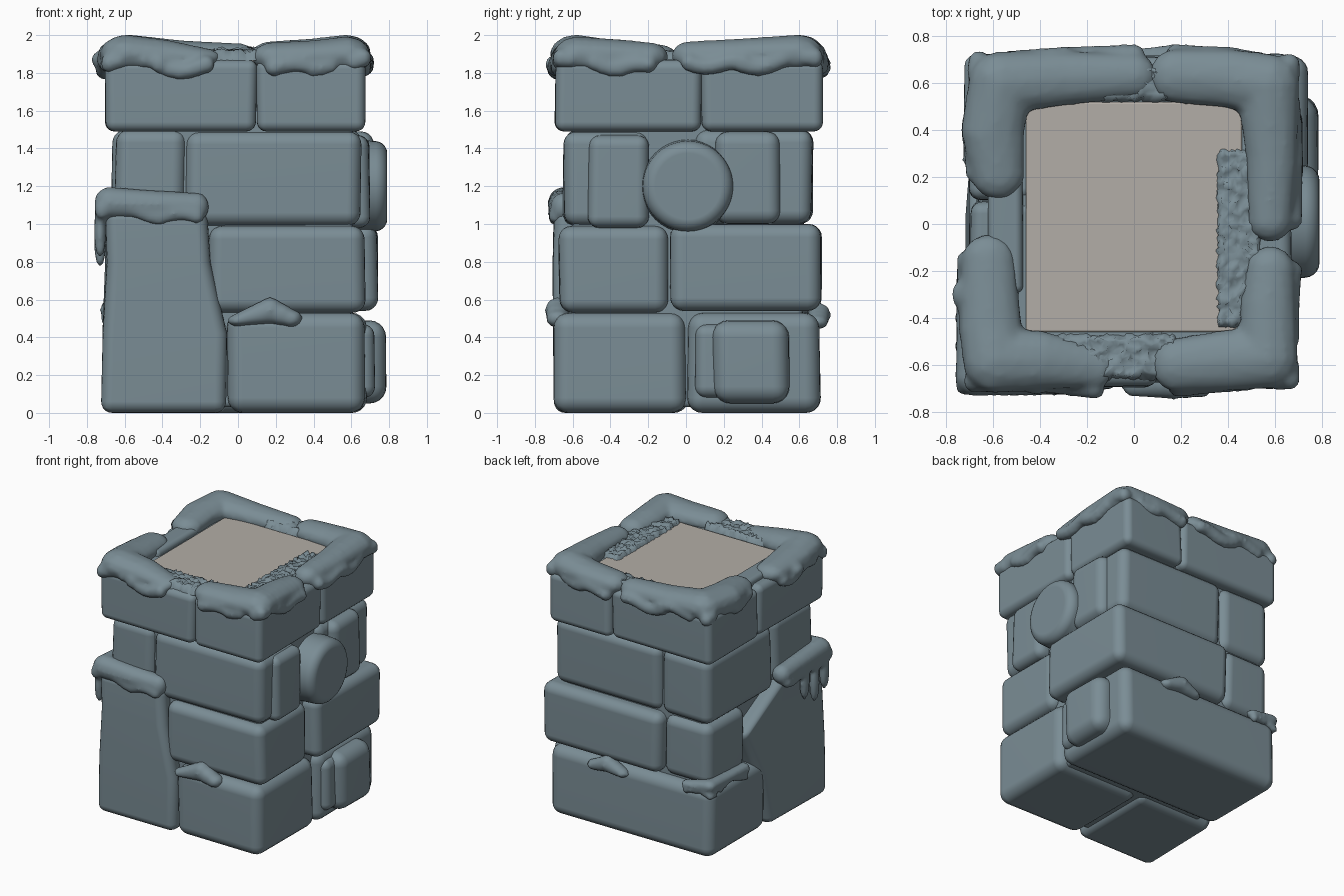
import bpy, bmesh, math, random
from mathutils import Matrix, Vector

random.seed(4)


def material(name, rgb):
    m = bpy.data.materials.new(name)
    m.diffuse_color = (*rgb, 1)
    return m


SLATE = material("slate_blue", (0.195, 0.265, 0.30))
BEIGE = material("pale_beige", (0.45, 0.42, 0.385))


def finish(name, bm, mat=SLATE):
    bmesh.ops.recalc_face_normals(bm, faces=bm.faces)
    me = bpy.data.meshes.new(name)
    bm.to_mesh(me)
    bm.free()
    for p in me.polygons:
        p.use_smooth = True
    me.materials.append(mat)
    ob = bpy.data.objects.new(name, me)
    bpy.context.collection.objects.link(ob)
    return ob


def bevel(ob, r, seg=5):
    b = ob.modifiers.new("round", 'BEVEL')
    b.width, b.segments, b.limit_method = r, seg, 'ANGLE'
    ob.modifiers.new("normals", 'WEIGHTED_NORMAL')
    return ob


def loft(name, levels, r=0.07, mat=SLATE, jit=0.008):
    """Rounded stone through rectangles (z, x0, x1, y0, y1)."""
    bm = bmesh.new()
    rings = []
    for z, x0, x1, y0, y1 in levels:
        rings.append([bm.verts.new((x + random.uniform(-jit, jit), y + random.uniform(-jit, jit), z))
                      for x, y in ((x0, y0), (x1, y0), (x1, y1), (x0, y1))])
    for a, b in zip(rings, rings[1:]):
        for i in range(4):
            j = (i + 1) % 4
            bm.faces.new((a[i], a[j], b[j], b[i]))
    bm.faces.new(rings[0])
    bm.faces.new(rings[-1])
    return bevel(finish(name, bm, mat), r)


def stone(name, x0, x1, y0, y1, z0, z1, r=0.07):
    return loft(name, [(z0, x0, x1, y0, y1), (z1, x0, x1, y0, y1)], r)


def snow(name, path, drip=0.05, out=0.09, extras=()):
    """Soft cap along a path of (x, y, z, radius, half_height), with a wavy overhang."""
    bm = bmesh.new()

    def ball(x, y, z, rx, ry, rz):
        bmesh.ops.create_icosphere(bm, subdivisions=2, radius=1, matrix=Matrix.Translation((x, y, z))
                                   @ Matrix.Diagonal((rx, ry, rz, 1)))
    ph = random.uniform(0, 6)
    k = 0
    for a, b in zip(path, path[1:]):
        a, b = Vector(a), Vector(b)
        n = max(2, int((b - a).length / 0.04))
        for i in range(n + 1):
            x, y, z, r, h = a.lerp(b, i / n)
            ball(x, y, z, r, r, h)
            k += 1
            if drip:
                big = max(abs(x), abs(y)) - 0.06
                dx = math.copysign(out, x) if abs(x) > big else 0
                dy = math.copysign(out, y) if abs(y) > big else 0
                w = math.sin(k * 0.75 + ph) + 0.6 * math.sin(k * 0.4)
                ball(x + dx, y + dy, z - 0.045 - 0.02 * w, drip, drip, drip)
    for e in extras:
        ball(*e)
    ob = finish(name, bm)
    m = ob.modifiers.new("merge", 'REMESH')
    m.mode, m.voxel_size, m.use_smooth_shade = 'VOXEL', 0.017, True
    s = ob.modifiers.new("soften", 'SMOOTH')
    s.factor, s.iterations = 0.5, 5
    return ob


def rough(name, x0, x1, y0, y1, top, nx, ny):
    """Crumbly ledge beside the top panel."""
    bm = bmesh.new()
    bmesh.ops.create_grid(bm, x_segments=nx, y_segments=ny, size=0.5)
    for v in bm.verts:
        edge = v.is_boundary
        v.co.x = x0 + (v.co.x + 0.5) * (x1 - x0) + random.uniform(-0.008, 0.008)
        v.co.y = y0 + (v.co.y + 0.5) * (y1 - y0) + random.uniform(-0.008, 0.008)
        v.co.z = 1.865 if edge else top + random.uniform(-0.014, 0.014)
    return finish(name, bm)


# hidden core filling the joints
stone("core", -0.60, 0.61, -0.60, 0.62, 0.03, 1.86, 0.03)

# bottom course
stone("base_back", -0.71, 0.68, 0.01, 0.71, 0, 0.53, 0.08)
stone("base_front_right", -0.06, 0.67, -0.70, 0.0, 0, 0.53, 0.08)
loft("tall_corner_stone", [(0, -0.72, -0.06, -0.70, 0.0), (0.42, -0.715, -0.06, -0.70, 0.1),
                           (0.80, -0.70, -0.14, -0.70, 0.29), (1.08, -0.70, -0.16, -0.70, -0.25)], 0.06)

# second course
stone("second_front_right", -0.15, 0.67, -0.67, -0.10, 0.53, 0.99)
stone("second_back", -0.27, 0.74, -0.08, 0.72, 0.54, 1.0)
stone("second_back_left", -0.67, -0.27, 0.22, 0.67, 0.54, 1.0)

# third course
stone("third_front_left", -0.65, -0.28, -0.64, -0.15, 1.0, 1.5)
stone("third_front_right", -0.28, 0.65, -0.65, -0.20, 0.99, 1.49)
stone("third_back", -0.25, 0.66, 0.05, 0.67, 1.0, 1.5)
stone("third_back_left", -0.67, -0.25, -0.12, 0.67, 1.0, 1.5)

# top course
stone("top_front_left", -0.70, 0.10, -0.69, 0.10, 1.49, 1.87, 0.05)
stone("top_front_right", 0.10, 0.67, -0.69, 0.08, 1.49, 1.87, 0.05)
stone("top_back_right", 0.15, 0.67, 0.08, 0.72, 1.49, 1.87, 0.05)
stone("top_back_left", -0.70, 0.15, 0.10, 0.71, 1.49, 1.87, 0.05)

# raised lumps on the right side
stone("low_lump", 0.55, 0.785, 0.14, 0.55, 0.05, 0.49, 0.09)
stone("low_lump_layer", 0.55, 0.725, 0.05, 0.30, 0.08, 0.47, 0.06)
stone("side_slab_front", 0.55, 0.695, -0.52, -0.20, 0.98, 1.47, 0.06)
stone("side_slab_back", 0.55, 0.715, 0.15, 0.50, 1.0, 1.49, 0.07)
bm = bmesh.new()
bmesh.ops.create_cone(bm, cap_ends=True, segments=40, radius1=0.25, radius2=0.235, depth=0.24,
                      matrix=Matrix.Translation((0.67, 0.01, 1.20)) @ Matrix.Rotation(math.pi / 2, 4, 'Y'))
bevel(finish("round_boss", bm), 0.06)

# pale panel on top and its surrounding ledges
loft("top_panel", [(1.78, -0.46, 0.46, -0.46, 0.52), (1.882, -0.46, 0.46, -0.46, 0.52)], 0.01, BEIGE, 0)
rough("crumbled_right_ledge", 0.35, 0.54, -0.45, 0.32, 1.91, 14, 46)
rough("crumbled_front_ledge", -0.36, 0.18, -0.66, -0.47, 1.915, 34, 12)
rough("crumbled_back_ledge", -0.15, 0.16, 0.52, 0.68, 1.93, 16, 9)
stone("left_ledge", -0.62, -0.47, -0.3, 0.2, 1.8, 1.91, 0.03)

# snow caps around the rim
snow("cap_front_left", [(-0.62, -0.16, 1.885, 0.12, 0.07), (-0.61, -0.45, 1.895, 0.14, 0.09),
                        (-0.59, -0.58, 1.90, 0.145, 0.105), (-0.40, -0.58, 1.89, 0.13, 0.09),
                        (-0.17, -0.61, 1.88, 0.09, 0.05)],
     extras=[(-0.42, -0.70, 1.85, 0.04, 0.03, 0.05), (-0.72, -0.3, 1.87, 0.06, 0.07, 0.05)])
snow("cap_front_right", [(0.19, -0.60, 1.885, 0.12, 0.08), (0.40, -0.58, 1.89, 0.135, 0.085),
                         (0.57, -0.57, 1.895, 0.135, 0.10), (0.57, -0.35, 1.89, 0.125, 0.09),
                         (0.58, -0.20, 1.885, 0.11, 0.08)])
snow("cap_back_right", [(0.18, 0.63, 1.89, 0.12, 0.08), (0.40, 0.62, 1.895, 0.13, 0.09),
                        (0.57, 0.59, 1.90, 0.14, 0.105), (0.585, 0.30, 1.90, 0.115, 0.085),
                        (0.58, 0.02, 1.89, 0.10, 0.08)])
snow("cap_back_left", [(0.0, 0.63, 1.885, 0.10, 0.075), (-0.30, 0.62, 1.89, 0.12, 0.085),
                       (-0.57, 0.60, 1.90, 0.14, 0.105), (-0.60, 0.40, 1.90, 0.14, 0.09),
                       (-0.58, 0.22, 1.89, 0.12, 0.08)])

# snow cap and icicles on the tall corner stone
snow("corner_cap", [(-0.22, -0.65, 1.09, 0.07, 0.08), (-0.42, -0.65, 1.10, 0.085, 0.08),
                    (-0.68, -0.65, 1.11, 0.085, 0.09), (-0.68, -0.20, 1.09, 0.075, 0.075)],
     0.042, 0.04,
     [(-0.73, y, z, 0.035, 0.045, 0.15) for y, z in ((-0.64, 0.96), (-0.52, 0.91), (-0.40, 0.97))])

# small snow mounds on the bottom course
snow("front_mound", [(0.0, -0.68, 0.49, 0.06, 0.035), (0.17, -0.68, 0.54, 0.07, 0.075),
                     (0.28, -0.68, 0.50, 0.065, 0.05)], 0)
snow("back_mound", [(0.05, 0.70, 0.48, 0.055, 0.035), (0.17, 0.705, 0.52, 0.065, 0.065),
                    (0.29, 0.70, 0.48, 0.055, 0.04)], 0)
snow("left_mound", [(-0.50, 0.69, 0.54, 0.05, 0.03), (-0.67, 0.67, 0.56, 0.06, 0.045),
                    (-0.68, 0.28, 0.55, 0.055, 0.04)], 0.03, 0.02)
